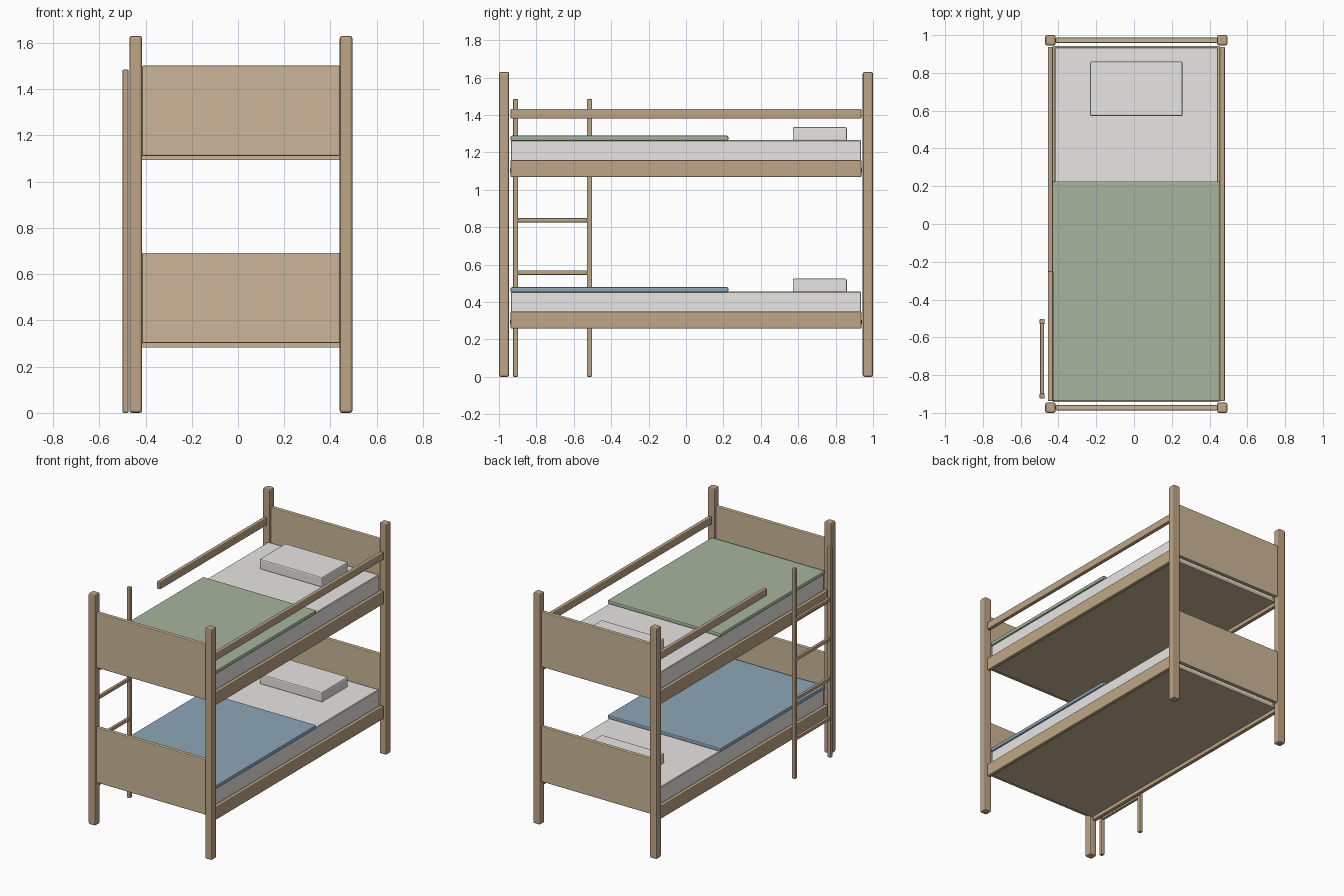
import bpy

if "Cube" in bpy.data.objects:
    bpy.data.objects.remove(bpy.data.objects["Cube"])

CX = 0.0125  # bed frame is offset from the ladder side


def material(name, r, g, b):
    m = bpy.data.materials.new(name)
    m.diffuse_color = (r, g, b, 1)
    m.use_nodes = True
    m.node_tree.nodes["Principled BSDF"].inputs["Base Color"].default_value = m.diffuse_color
    return m


wood = material("wood", 0.52, 0.38, 0.24)
board = material("board", 0.60, 0.47, 0.31)
linen = material("linen", 0.80, 0.79, 0.77)
green = material("green_cloth", 0.38, 0.46, 0.34)
blue = material("blue_cloth", 0.27, 0.38, 0.47)


def box(name, x, y, z, mat, bevel=0.006, segments=2):
    """Box from (min, max) ranges with softened edges."""
    bpy.ops.mesh.primitive_cube_add(size=1, location=[(a + b) / 2 for a, b in (x, y, z)])
    ob = bpy.context.object
    ob.name = name
    ob.scale = [b - a for a, b in (x, y, z)]
    bpy.ops.object.transform_apply(location=False, rotation=False, scale=True)
    if bevel:
        mod = ob.modifiers.new("bevel", 'BEVEL')
        mod.width, mod.segments = bevel, segments
    ob.data.materials.append(mat)
    return ob


def around(c, size):
    return (c - size / 2, c + size / 2)


# corner posts
for sx, side in ((-1, "left"), (1, "right")):
    for sy, end in ((-1, "front"), (1, "back")):
        box(f"{end}_{side}_post", around(CX + sx * 0.455, 0.055),
            around(sy * 0.9725, 0.055), (0, 1.63), wood, 0.01)

# two bunks
for level, z, cloth in (("lower", 0.257, blue), ("upper", 1.067, green)):
    for sx, side in ((-1, "left"), (1, "right")):
        box(f"{level}_{side}_side_rail", around(CX + sx * 0.455, 0.028),
            (-0.938, 0.938), (z, z + 0.092), wood)
    for sy, end in ((-1, "foot"), (1, "head")):
        box(f"{level}_{end}_board", around(CX, 0.855), around(sy * 0.9725, 0.028),
            (z + 0.045, z + 0.435), board, 0.005)
    box(f"{level}_deck", around(CX, 0.882), (-0.942, 0.942), (z + 0.026, z + 0.046), board, 0)
    box(f"{level}_mattress", around(CX, 0.865), (-0.936, 0.936),
        (z + 0.046, z + 0.198), linen, 0.004, 1)
    box(f"{level}_blanket", around(CX, 0.885), (-0.938, 0.226), (z + 0.195, z + 0.222), cloth, 0.007)
    box(f"{level}_pillow", around(CX, 0.49), (0.571, 0.86), (z + 0.195, z + 0.268), linen, 0.008)

# upper guard rails, left one stops short for the ladder opening
box("right_guard_rail", around(CX + 0.455, 0.028), (-0.938, 0.938), (1.38, 1.433), wood)
box("left_guard_rail", around(CX - 0.455, 0.028), (-0.255, 0.938), (1.38, 1.433), wood)

# ladder
for y, side in ((-0.911, "front"), (-0.516, "back")):
    box(f"ladder_{side}_stile", (-0.5, -0.473), around(y, 0.028), (0, 1.485), wood)
for i in range(4):
    box(f"ladder_rung_{i + 1}", around(-0.4865, 0.02), (-0.899, -0.528),
        around(0.277 + i * 0.28, 0.023), wood, 0.004)
